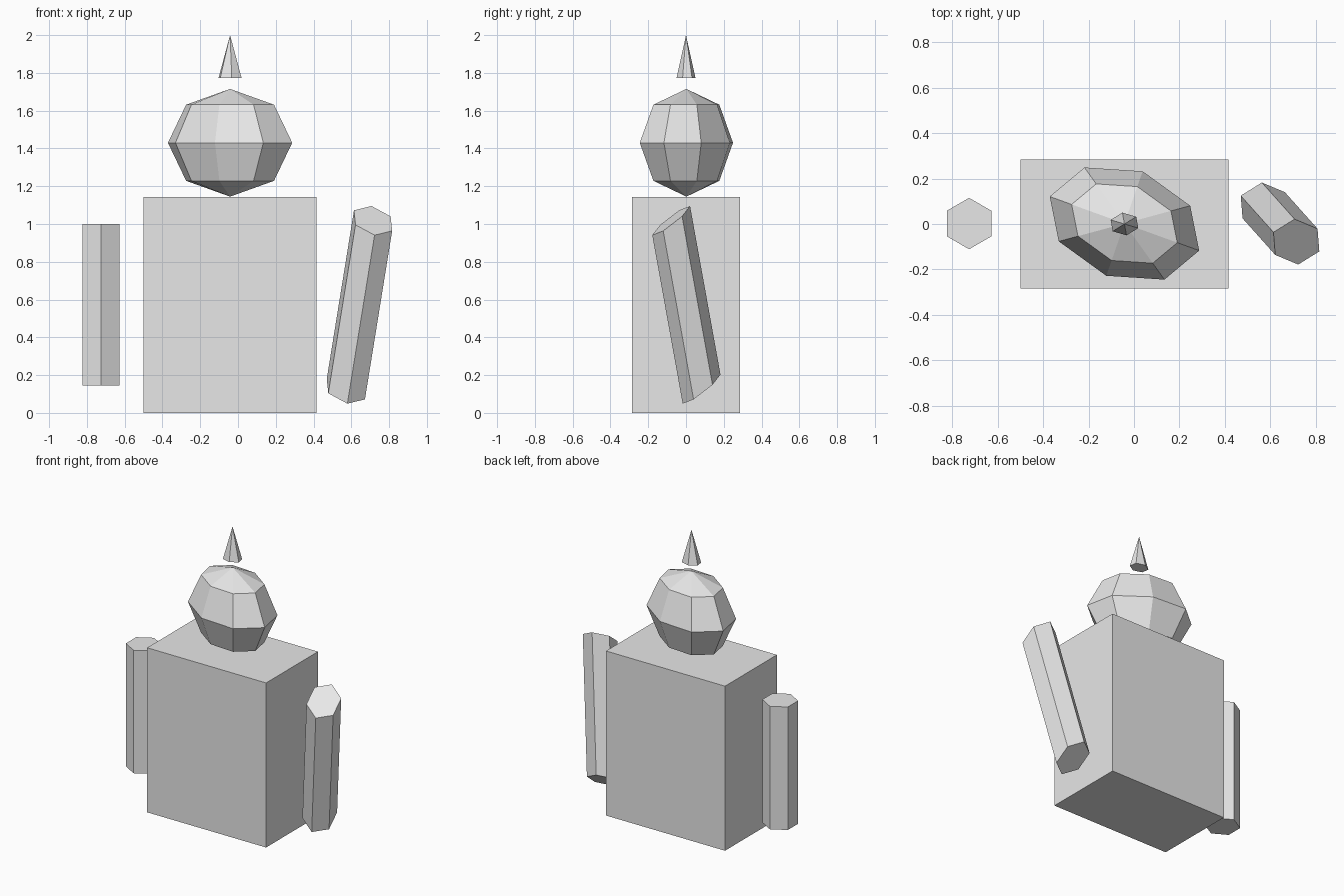
import bpy
import bmesh
from mathutils import Matrix, Vector

if "Cube" in bpy.data.objects:
    bpy.data.objects.remove(bpy.data.objects["Cube"], do_unlink=True)

GREY = (0.8, 0.8, 0.8, 1)
grey = bpy.data.materials.new("plain_grey")
grey.use_nodes = True
grey.diffuse_color = GREY
grey.node_tree.nodes["Principled BSDF"].inputs["Base Color"].default_value = GREY


def frame(centre, x_axis, y_axis, z_axis):
    """Placement from a centre and three (possibly skewed) axes."""
    m = Matrix((x_axis, y_axis, z_axis)).transposed().to_4x4()
    m.translation = Vector(centre)
    return m


def add_part(name, placement, primitive, **options):
    bm = bmesh.ops
    mesh_data = bmesh.new()
    primitive(mesh_data, **options)
    bm.transform(mesh_data, matrix=placement, verts=mesh_data.verts)
    bm.recalc_face_normals(mesh_data, faces=mesh_data.faces)
    mesh = bpy.data.meshes.new(name)
    mesh_data.to_mesh(mesh)
    mesh_data.free()
    mesh.materials.append(grey)
    part = bpy.data.objects.new(name, mesh)
    bpy.context.collection.objects.link(part)
    return part


cone = bmesh.ops.create_cone
# Six-sided prism of radius 1 and height 1, corners on its y axis
prism = dict(cap_ends=True, segments=6, radius1=1, radius2=1, depth=1)

# Torso block
add_part("body", frame((-0.042, 0, 0.572), (0.915, 0, 0), (0, 0.57, 0), (0, 0, 1.144)),
         bmesh.ops.create_cube, size=1)

# Upright right arm and leaning, skewed left arm
add_part("right_arm", frame((-0.726, 0.002, 0.572), (0.113, 0, 0), (0, 0.113, 0), (0, 0, 0.855)),
         cone, **prism)
add_part("left_arm", frame((0.643, 0.002, 0.572), (0.112, 0.009, -0.0185),
                           (-0.008, 0.1, 0.077), (0.144, -0.161, 0.892)),
         cone, **prism)

# Faceted, skewed head
add_part("head", frame((-0.042, 0.002, 1.43), (0.08, 0.23, 0), (-0.329, 0.119, 0), (0, 0, 0.285)),
         bmesh.ops.create_uvsphere, u_segments=8, v_segments=4, radius=1)

# Small spike floating above the head
add_part("hat", frame((-0.042, 0, 1.887), (0.065, 0.008, 0), (-0.009, 0.05, 0), (0, 0, 0.226)),
         cone, cap_ends=True, segments=6, radius1=1, radius2=0, depth=1)
